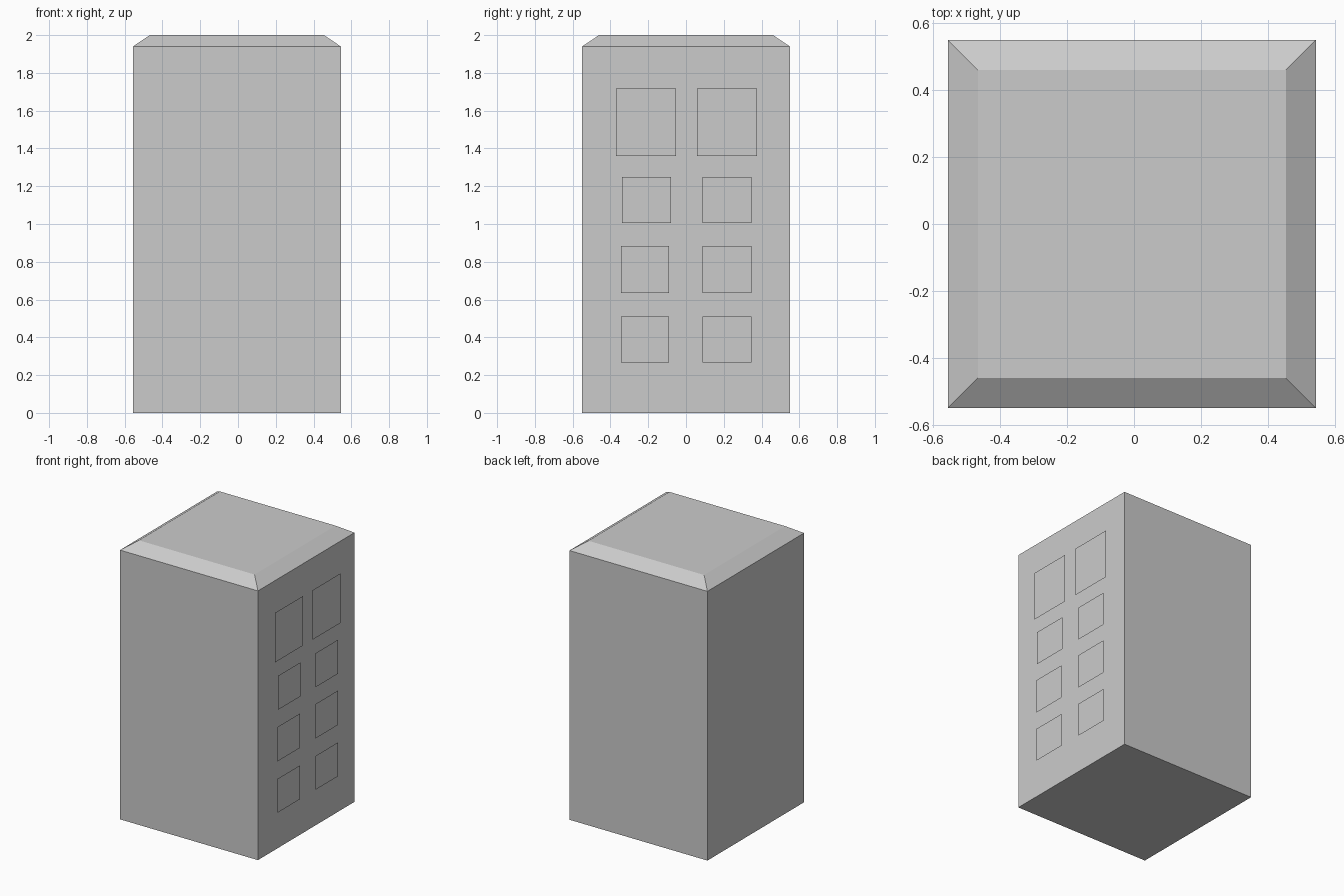
import bpy, bmesh
from mathutils import Matrix

if "Cube" in bpy.data.objects:
    bpy.data.objects.remove(bpy.data.objects["Cube"])

BODY_X = -0.006    # body sits slightly left so the panels complete the width
PANEL_X = 0.556    # panels float just off the right wall


def add_object(name, bm):
    mesh = bpy.data.meshes.new(name)
    bm.to_mesh(mesh)
    bm.free()
    obj = bpy.data.objects.new(name, mesh)
    bpy.context.collection.objects.link(obj)
    return obj


def window_panel(name, y0, y1, z0, z1):
    bm = bmesh.new()
    corners = [(y0, z0), (y1, z0), (y1, z1), (y0, z1)]
    bm.faces.new([bm.verts.new((PANEL_X, y, z)) for y, z in corners])
    return add_object(name, bm)


# Tower block with a bevelled, raised roof
bm = bmesh.new()
bmesh.ops.create_cube(bm, size=1, matrix=Matrix.Translation((BODY_X, 0, 0.97))
                      @ Matrix.Diagonal((1.1, 1.1, 1.94, 1)))
roof = max(bm.faces, key=lambda f: f.calc_center_median().z)
bmesh.ops.inset_region(bm, faces=[roof], thickness=0.126)
bmesh.ops.translate(bm, verts=roof.verts, vec=(0, 0, 0.06))
add_object("tower_body", bm)

# Window panels on the right wall: (left y range, right y range, z range)
rows = [
    ((-0.345, -0.09), (0.087, 0.347), (0.266, 0.51)),
    ((-0.345, -0.09), (0.087, 0.347), (0.636, 0.884)),
    ((-0.34, -0.08), (0.087, 0.347), (1.005, 1.25)),
    ((-0.37, -0.052), (0.057, 0.375), (1.36, 1.717)),
]
for i, (left, right, height) in enumerate(rows, 1):
    window_panel(f"window_left_{i}", *left, *height)
    window_panel(f"window_right_{i}", *right, *height)
